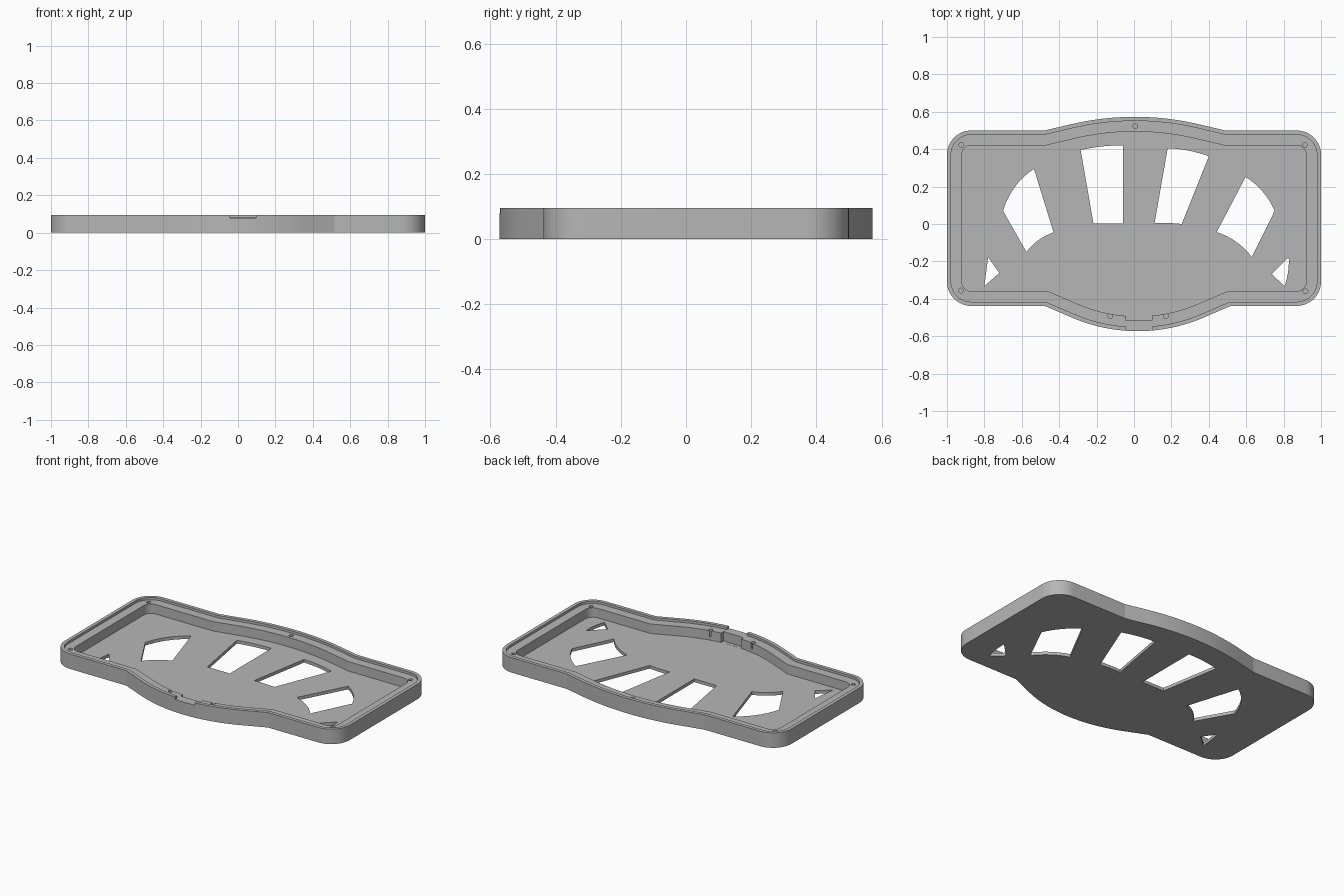
import bpy, bmesh
from math import sin, cos, atan, tan, pi, radians
from mathutils import Vector

cube = bpy.data.objects.get("Cube")
if cube:
    bpy.data.objects.remove(cube)

HEIGHT, LEDGE, FLOOR = 0.095, 0.08, 0.02
LIP, WALL = 0.022, 0.079

grey = bpy.data.materials.new("plain grey")
grey.use_nodes = True
colour = (0.47, 0.47, 0.47, 1)
grey.diffuse_color = colour
grey.node_tree.nodes["Principled BSDF"].inputs["Base Color"].default_value = colour


def make_object(name, bm):
    bmesh.ops.recalc_face_normals(bm, faces=bm.faces)
    mesh = bpy.data.meshes.new(name)
    bm.to_mesh(mesh)
    bm.free()
    mesh.materials.append(grey)
    ob = bpy.data.objects.new(name, mesh)
    bpy.context.collection.objects.link(ob)
    return ob


def corner(cx, cy, start, r=0.13, n=12):
    return [Vector((cx + r * cos(start + pi / 2 * i / n),
                    cy + r * sin(start + pi / 2 * i / n))) for i in range(n + 1)]


def bulge(cx, half, base, rise, slope, side, n=28):
    """Straight ramps meeting a tangent arc; side is +1 at the back, -1 in front."""
    angle = atan(slope)
    w = (slope * half - rise) / (slope - tan(angle / 2))
    r = w / sin(angle)
    pts = [Vector((cx + half, base))]
    for i in range(n + 1):
        a = angle * (1 - 2 * i / n)
        pts.append(Vector((cx + r * sin(a), base + side * (rise - r * (1 - cos(a))))))
    pts.append(Vector((cx - half, base)))
    return pts if side > 0 else pts[::-1]


def inset(pts, d):
    """Mitred inset of a counter-clockwise outline."""
    out = []
    for i, p in enumerate(pts):
        a = (p - pts[i - 1]).normalized()
        b = (pts[(i + 1) % len(pts)] - p).normalized()
        na, nb = Vector((-a.y, a.x)), Vector((-b.y, b.x))
        out.append(p + (na + nb) * d / (1 + na.dot(nb)))
    return out


def prism(name, pts, z0, z1):
    bm = bmesh.new()
    low = [bm.verts.new((p[0], p[1], z0)) for p in pts]
    face = bm.faces.new(low)
    top = bmesh.ops.extrude_face_region(bm, geom=[face])["geom"]
    bmesh.ops.translate(bm, vec=(0, 0, z1 - z0),
                        verts=[v for v in top if isinstance(v, bmesh.types.BMVert)])
    return make_object(name, bm)


def box(name, x0, x1, y0, y1, z0, z1):
    return prism(name, [(x0, y0), (x1, y0), (x1, y1), (x0, y1)], z0, z1)


def window(name, corners, bows, n=8):
    """Clockwise opening; each edge bows outward by its own amount."""
    pts = []
    for i, bow in enumerate(bows):
        a, b = Vector(corners[i]), Vector(corners[(i + 1) % len(corners)])
        d = (b - a).normalized()
        steps = n if bow else 1
        for k in range(steps):
            t = k / steps
            pts.append(a.lerp(b, t) + Vector((-d.y, d.x)) * bow * 4 * t * (1 - t))
    return prism(name, pts, -0.05, 0.05)


# Outer outline, counter-clockwise from the right back corner
outer = (corner(0.87, 0.37, 0)
         + bulge(0.005, 0.483, 0.5, 0.073, 0.235, 1)
         + corner(-0.87, 0.37, pi / 2)
         + corner(-0.87, -0.308, pi)
         + bulge(0.02, 0.497, -0.438, 0.135, 0.43, -1)
         + corner(0.87, -0.308, 3 * pi / 2))
lip, inner = inset(outer, LIP), inset(outer, WALL)

# Tray body: outer wall, raised lip, ledge, cavity and floor
bm = bmesh.new()
rings = [[bm.verts.new((p.x, p.y, z)) for p in ring] for ring, z in
         ((outer, 0), (outer, HEIGHT), (lip, HEIGHT), (lip, LEDGE), (inner, LEDGE), (inner, FLOOR))]
for a, b in zip(rings, rings[1:]):
    for i in range(len(a)):
        j = (i + 1) % len(a)
        bm.faces.new((a[i], a[j], b[j], b[i]))
bm.faces.new(rings[0][::-1])
bm.faces.new(rings[-1])
tray = make_object("tray", bm)

# Fan of floor openings
cutters = [
    window("left_fan_cutter", [(-0.70, 0.07), (-0.535, 0.295), (-0.43, -0.045), (-0.575, -0.15)],
           (0.025, 0, -0.014, 0)),
    window("mid_left_cutter", [(-0.285, 0.395), (-0.06, 0.42), (-0.06, 0.003), (-0.217, 0.003)],
           (0.007, 0, 0, 0)),
    window("mid_right_cutter", [(0.18, 0.405), (0.40, 0.362), (0.255, 0), (0.11, 0.005)],
           (0.009, 0, -0.003, 0)),
    window("right_fan_cutter", [(0.597, 0.252), (0.752, 0.07), (0.63, -0.177), (0.442, -0.043)],
           (0.018, 0, -0.018, 0)),
    window("left_tip_cutter", [(-0.78, -0.177), (-0.72, -0.262), (-0.80, -0.332)], (0, 0, 0)),
    window("right_tip_cutter", [(0.827, -0.177), (0.805, -0.332), (0.736, -0.268)], (0.008, 0, 0)),
    # Cable notch through the front lip and recess in the inner wall
    box("notch_cutter", -0.043, 0.097, -0.65, -0.505, LEDGE - 0.0005, 0.2),
    box("recess_cutter", -0.043, 0.097, -0.515, -0.44, FLOOR + 0.0005, 0.2),
]

# Blind screw holes in the ledge
for x, y in ((-0.923, 0.423), (0.913, 0.423), (-0.925, -0.356), (0.917, -0.36),
             (0.007, 0.523), (-0.128, -0.492), (0.17, -0.492)):
    ring = [(x + 0.013 * cos(i * pi / 8), y + 0.013 * sin(i * pi / 8)) for i in range(16)]
    cutters.append(prism("screw_hole_cutter", ring, 0.04, 0.2))

for c in cutters:
    c.hide_render = True
    mod = tray.modifiers.new(c.name, "BOOLEAN")
    mod.operation, mod.solver, mod.object = "DIFFERENCE", "EXACT", c

# Bake the cuts and discard the cutters
bpy.context.view_layer.update()
cut = bpy.data.meshes.new_from_object(tray.evaluated_get(bpy.context.evaluated_depsgraph_get()))
tray.modifiers.clear()
tray.data = cut
for c in cutters:
    bpy.data.objects.remove(c)

# Smooth the rounded walls, keep the kinks crisp
bpy.ops.object.select_all(action="DESELECT")
tray.select_set(True)
bpy.context.view_layer.objects.active = tray
bpy.ops.object.shade_smooth_by_angle(angle=radians(10))
